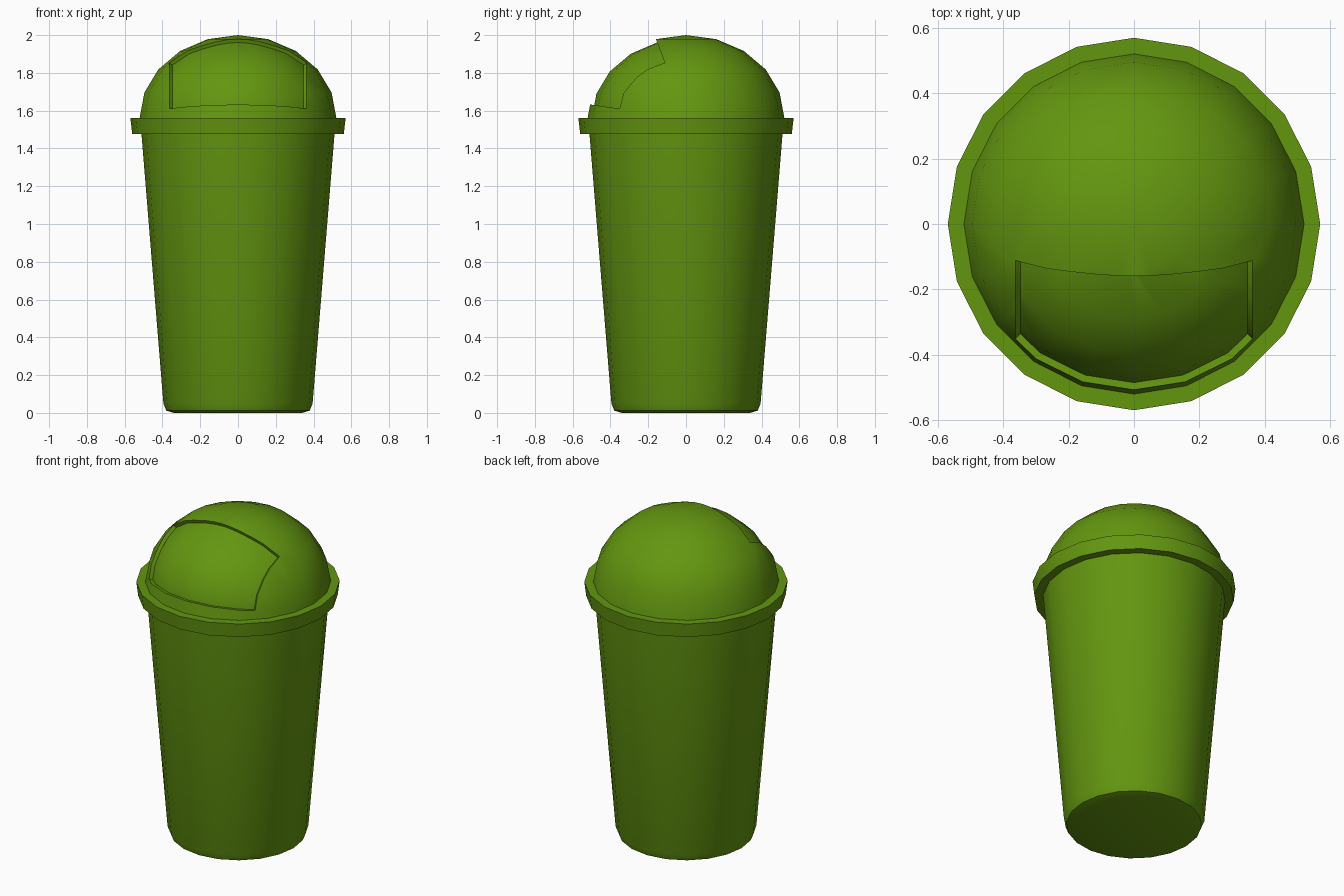
import bpy, bmesh, math
from mathutils import Vector

cube = bpy.data.objects.get("Cube")
if cube:
    bpy.data.objects.remove(cube, do_unlink=True)

SIDES = 20
green = bpy.data.materials.new("leaf_green")
green.use_nodes = True
colour = (0.125, 0.305, 0.005, 1)
green.diffuse_color = colour
green.node_tree.nodes["Principled BSDF"].inputs["Base Color"].default_value = colour


def lathe(profile):
    """Spin (radius, z) points from bottom axis to top axis into a closed bmesh."""
    bm = bmesh.new()
    verts = [bm.verts.new((r, 0, z)) for r, z in profile]
    edges = [bm.edges.new(pair) for pair in zip(verts, verts[1:])]
    bmesh.ops.spin(bm, geom=verts + edges, axis=(0, 0, 1), cent=(0, 0, 0),
                   angle=math.tau, steps=SIDES, use_merge=False)
    bmesh.ops.remove_doubles(bm, verts=bm.verts, dist=0.0005)
    bmesh.ops.recalc_face_normals(bm, faces=bm.faces)
    return bm


def finish(name, bm):
    mesh = bpy.data.meshes.new(name)
    bm.to_mesh(mesh)
    bm.free()
    mesh.materials.append(green)
    obj = bpy.data.objects.new(name, mesh)
    bpy.context.collection.objects.link(obj)
    bpy.ops.object.select_all(action='DESELECT')
    obj.select_set(True)
    bpy.context.view_layer.objects.active = obj
    bpy.ops.object.shade_smooth_by_angle(angle=math.radians(32))


# Tapered bin body with a softened foot
finish("bin_body", lathe([(0, 0), (0.34, 0), (0.38, 0.012), (0.395, 0.05),
                          (0.513, 1.5), (0, 1.5)]))

# Overhanging lid rim
finish("lid_rim", lathe([(0, 1.477), (0.56, 1.477), (0.57, 1.562), (0, 1.562)]))

# Domed lid
BASE, RADIUS, HEIGHT = 1.56, 0.521, 0.44
arc = [math.radians(18 * i) for i in range(5)]
dome = lathe([(0, BASE)] + [(RADIUS * math.cos(a), BASE + HEIGHT * math.sin(a)) for a in arc]
             + [(0, BASE + HEIGHT)])

# Outline of the swing flap: upper and lower planes through the dome centre, then two sides
centre = Vector((0, 0, BASE))
HALF = 0.363
UPPER, LOWER = Vector((0, 0.42, 0.16)), Vector((0, 0.073, 0.51))


def in_band(face):
    p = face.calc_center_median() - centre
    return p.y < -0.01 and UPPER.dot(p) < 0 and LOWER.dot(p) > 0


def cut(faces, point, normal):
    geom = set(faces)
    for f in faces:
        geom.update(f.edges)
        geom.update(f.verts)
    bmesh.ops.bisect_plane(dome, geom=list(geom), dist=0.0001, plane_co=point, plane_no=normal)


for normal in (UPPER, LOWER):
    cut([f for f in dome.faces if f.calc_center_median().y < 0.01
         and f.calc_center_median().z > BASE + 0.01], centre, normal)
for side in (-HALF, HALF):
    cut([f for f in dome.faces if in_band(f)], (side, 0, 0), (1, 0, 0))

# Sink the swing flap towards the dome centre
flap = [f for f in dome.faces if in_band(f) and abs(f.calc_center_median().x) < HALF]
sunk = bmesh.ops.extrude_face_region(dome, geom=flap)["geom"]
for v in sunk:
    if isinstance(v, bmesh.types.BMVert):
        v.co = centre + (v.co - centre) * 0.957
bmesh.ops.delete(dome, geom=[f for f in flap if f.is_valid], context='FACES')
bmesh.ops.recalc_face_normals(dome, faces=dome.faces)
finish("lid_dome", dome)
